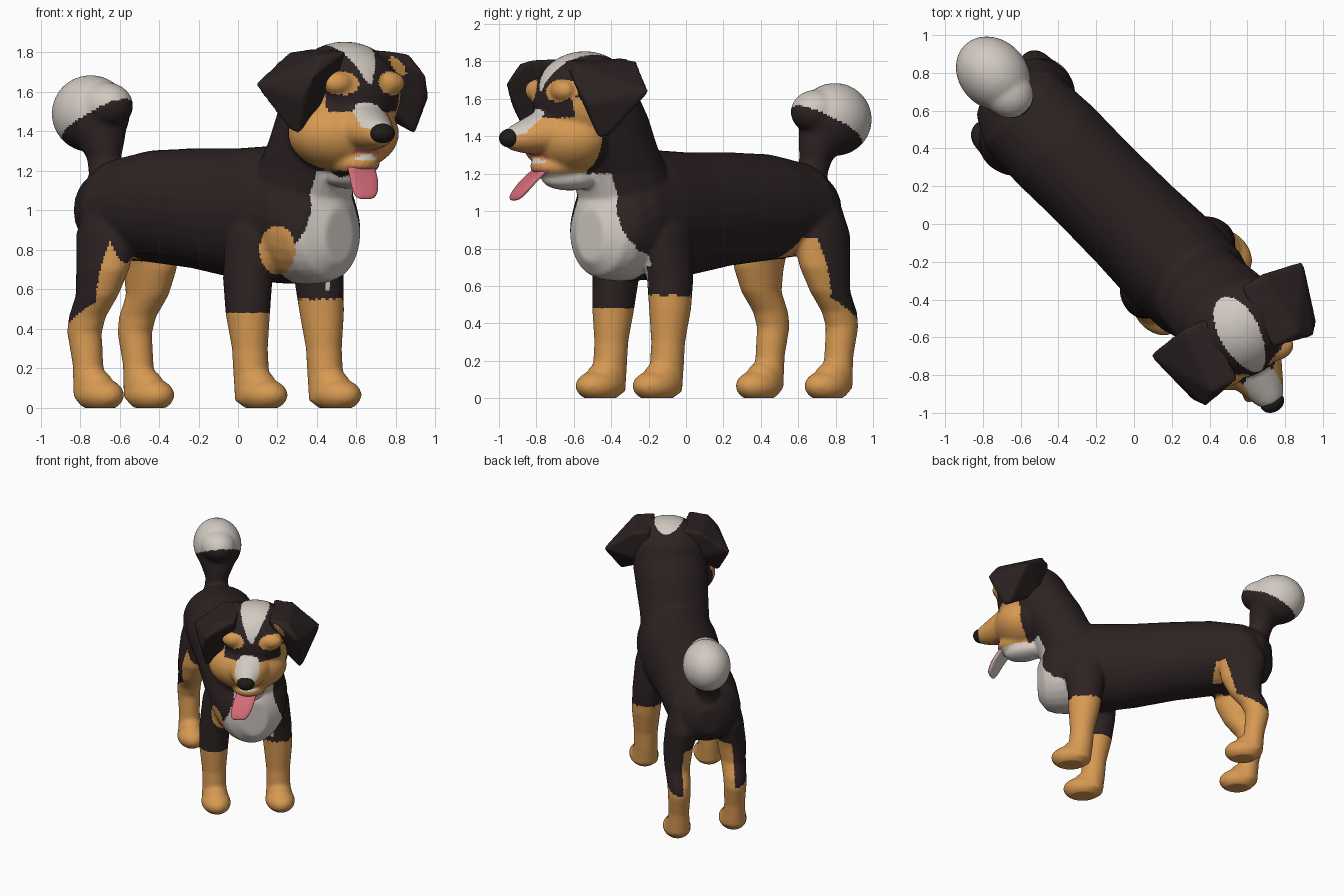
import bpy, bmesh, math
from mathutils import Vector, Matrix

if "Cube" in bpy.data.objects:
    bpy.data.objects.remove(bpy.data.objects["Cube"])

def material(name, r, g, b):
    m = bpy.data.materials.new(name)
    m.diffuse_color = (r, g, b, 1)
    m.use_nodes = True
    m.node_tree.nodes["Principled BSDF"].inputs["Base Color"].default_value = m.diffuse_color
    return m

MATS = [material("black_coat", .026, .016, .016), material("tan_coat", .68, .32, .085),
        material("white_fur", .64, .59, .54), material("tongue_pink", .66, .15, .19),
        material("nose_black", .014, .011, .011)]
BLACK, TAN, WHITE, PINK, NOSE = range(5)

# Body frame (forward, left, up) runs diagonally; the head is turned a little further
BODY = Matrix.Rotation(math.radians(-45), 4, 'Z')
HEAD = Matrix.Translation((.55, -.56, 0)) @ Matrix.Rotation(math.radians(-62), 4, 'Z')
BODY_INV, HEAD_INV = BODY.inverted(), HEAD.inverted()

def ellipsoid(bm, frame, c, r):
    bmesh.ops.create_uvsphere(bm, u_segments=32, v_segments=20, radius=1,
                              matrix=frame @ Matrix.Translation(c) @ Matrix.Diagonal((*r, 1)))

def loft(bm, frame, axis, rows, n=28):
    """Closed tube; each row is x, y, z and two radii, rings across the axis."""
    rings = []
    for x, y, z, a, b in rows:
        ring = []
        for i in range(n):
            t = 2 * math.pi * i / n
            ca, sb = a * math.cos(t), b * math.sin(t)
            p = (x, y + ca, z + sb) if axis == 'x' else (x + ca, y + sb, z)
            ring.append(bm.verts.new(frame @ Vector(p)))
        rings.append(ring)
    for r0, r1 in zip(rings, rings[1:]):
        for i in range(n):
            j = (i + 1) % n
            bm.faces.new((r0[i], r0[j], r1[j], r1[i]))
    bm.faces.new(rings[0])
    bm.faces.new(rings[-1])

def finish(name, bm, mods, rule):
    """Make the object, apply its modifiers and colour its faces by a rule."""
    bmesh.ops.recalc_face_normals(bm, faces=bm.faces)
    me = bpy.data.meshes.new(name)
    bm.to_mesh(me)
    bm.free()
    ob = bpy.data.objects.new(name, me)
    bpy.context.collection.objects.link(ob)
    for kind, props in mods:
        mod = ob.modifiers.new(kind.lower(), kind)
        for k, v in props.items():
            setattr(mod, k, v)
    if mods:
        deps = bpy.context.evaluated_depsgraph_get()
        me = bpy.data.meshes.new_from_object(ob.evaluated_get(deps))
        ob.modifiers.clear()
        ob.data = me
    me.materials.clear()
    for m in MATS:
        me.materials.append(m)
    for v in me.vertices:
        v.co.z = max(v.co.z, 0)
    for p in me.polygons:
        p.use_smooth = True
        p.material_index = rule(p.center, p.normal)
    return ob

def sculpt(size, passes):
    return [('REMESH', dict(mode='VOXEL', voxel_size=size)), ('SMOOTH', dict(factor=.5, iterations=passes))]

FRONT_SHIFT = {1: 0, -1: -.05}
HIND_SHIFT = {1: -.04, -1: .04}

# Torso
bm = bmesh.new()
loft(bm, BODY, 'x', [(-1.05, 0, 1.0, .08, .1), (-1.0, 0, 1.0, .18, .18), (-.85, 0, 1.01, .27, .25),
                     (-.6, 0, 1.02, .285, .285), (-.3, 0, 1.01, .28, .305), (0, 0, .985, .285, .33),
                     (.3, 0, .98, .30, .35), (.5, 0, .97, .29, .345), (.6, 0, .93, .26, .30),
                     (.67, 0, .89, .21, .24), (.73, 0, .87, .1, .14)])
# Neck
loft(bm, BODY, 'z', [(.42, 0, 1.0, .26, .26), (.5, 0, 1.2, .265, .26), (.6, 0, 1.35, .27, .27),
                     (.68, 0, 1.5, .28, .28), (.74, 0, 1.66, .24, .26)])
# Legs and paws
for s in (1, -1):
    d = FRONT_SHIFT[s]
    loft(bm, BODY, 'z', [(u + d, v * s, z, a, b) for u, v, z, a, b in (
        (.36, .15, 1.1, .1, .1), (.36, .2, .88, .165, .12), (.35, .23, .65, .135, .115),
        (.36, .24, .48, .118, .108), (.375, .24, .3, .092, .09), (.385, .24, .17, .092, .09),
        (.41, .24, .03, .1, .1))])
    ellipsoid(bm, BODY, (.46 + d, .24 * s, .065), (.15, .11, .085))
    ellipsoid(bm, BODY, (.42 + d, .24 * s, .11), (.11, .095, .09))
    d = HIND_SHIFT[s]
    loft(bm, BODY, 'z', [(u + d, v * s, z, a, b) for u, v, z, a, b in (
        (-.80, .13, 1.1, .12, .12), (-.80, .18, .88, .185, .12), (-.80, .21, .7, .155, .11),
        (-.83, .22, .57, .12, .095), (-.90, .22, .46, .1, .088), (-.92, .22, .38, .09, .085),
        (-.895, .22, .22, .078, .078), (-.875, .22, .05, .085, .09))])
    ellipsoid(bm, BODY, (-.81 + d, .22 * s, .065), (.14, .105, .085))
    ellipsoid(bm, BODY, (-.85 + d, .22 * s, .11), (.105, .09, .09))
# Tail with its bushy end
loft(bm, BODY, 'z', [(-.90, 0, 1.1, .12, .12), (-.94, 0, 1.2, .095, .09), (-.97, .01, 1.27, .09, .085),
                     (-1.01, .02, 1.35, .13, .12), (-1.06, .03, 1.44, .17, .165)])
ellipsoid(bm, BODY, (-1.09, .035, 1.49), (.215, .18, .195))
ellipsoid(bm, BODY, (-.97, .02, 1.53), (.15, .13, .12))
# Skull, cheeks, lower jaw, throat, brows
ellipsoid(bm, HEAD, (-.02, 0, 1.59), (.275, .29, .265))
ellipsoid(bm, HEAD, (.06, -.05, 1.39), (.23, .295, .195))
ellipsoid(bm, HEAD, (.13, -.03, 1.24), (.15, .13, .075))
ellipsoid(bm, HEAD, (.06, -.02, 1.17), (.16, .1, .06))
for s in (1, -1):
    ellipsoid(bm, HEAD, (.19, .145 * s, 1.645), (.06, .085, .06))
# Muzzle
loft(bm, HEAD, 'x', [(.1, -.02, 1.41, .19, .15), (.24, -.02, 1.42, .155, .12), (.34, -.02, 1.40, .11, .09),
                     (.41, -.02, 1.39, .075, .065), (.45, -.02, 1.39, .035, .035)])

def head_colour(p, q, z, n):
    stripe = .105 * math.sqrt(max(0, 1 - (p / .19) ** 2)) if p < 0 else .015 + .1 * (z - 1.65) / .2
    if z > 1.64 and abs(q) < stripe:
        return WHITE
    if p > .1 and ((abs(q) - .145) / .09) ** 2 + ((z - 1.645) / .06) ** 2 < 1:
        return TAN
    if p > .2 and z < 1.57 and n.z > .3 and abs(q + .02) < min(.09, .04 + .6 * (p - .2)):
        return WHITE
    if p > .2 and z < 1.31 and n.z < -.4 and abs(q + .02) < .08:
        return PINK
    if p > 0 and z < 1.5 or p > .08 and abs(q) > .21 and z < 1.6:
        return TAN
    return BLACK

def coat(c, n):
    u, v, z = BODY_INV @ c
    p, q, _ = HEAD_INV @ c
    side = 1 if v > 0 else -1
    if u < -.8 and z > 1.29:                        # tail tip
        return WHITE if z > 1.42 + .55 * (u + 1.09) else BLACK
    if z > 1.2 and u > .45:
        return head_colour(p, q, z, n)
    if u > .4 and c.y < -.3 and ((c.x - .2) / .09) ** 2 + ((z - .8) / .125) ** 2 < 1:
        return TAN                                  # shoulder spot
    if u > .46 and z > .6 and abs(v) < .15 + .08 * min(1, max(0, (1.02 - z) / .2)):
        if z > .7 or abs(v) < .19:
            return WHITE                            # chest and throat
    if u > 0 and z < (.55 if side > 0 else .48):    # front socks
        return TAN
    if u < -.56 and z < .86 - 2.5 * max(0, u + .65) and abs(v) > .08:   # hind socks
        w = u - HIND_SHIFT[side]
        if z < .43 + .6 * (w + .95) + max(0, 3 * (w + .77)):
            return TAN
        if z < .74 and (BODY_INV.to_3x3() @ n).y * side < -.2:
            return TAN
    return BLACK

finish("dog_body", bm, sculpt(.0125, 8), coat)

# Ears: soft wedges that slope off the skull, with a low front tip
EAR = [(.19, .12, 1.81), (-.17, .12, 1.82), (.19, .27, 1.79), (-.18, .26, 1.80), (.24, .34, 1.68),
       (-.14, .475, 1.64), (-.10, .46, 1.60), (.18, .385, 1.57), (.10, .35, 1.385), (.05, .37, 1.40),
       (.08, .27, 1.46), (-.16, .15, 1.55), (.08, .15, 1.58)]

def ear_colour(c, n):                               # tan spot on the left ear
    a, b = (c.x - .81) + .6 * (c.z - 1.73), c.z - 1.73
    return TAN if c.x > .7 and n.y < -.1 and (a / .03) ** 2 + (b / .05) ** 2 < 1 else BLACK

for s, name in ((1, "left_ear"), (-1, "right_ear")):
    bm = bmesh.new()
    shift = .04 if s < 0 else -.02
    for p, q, z in EAR:
        bm.verts.new(HEAD @ Vector((p + shift, q * s, z)))
    hull = bmesh.ops.convex_hull(bm, input=bm.verts)
    bmesh.ops.delete(bm, geom=[g for g in hull['geom_interior'] if isinstance(g, bmesh.types.BMVert)],
                     context='VERTS')
    finish(name, bm, sculpt(.012, 10), ear_colour)

# Tongue, pale underneath
FWD = HEAD.to_3x3() @ Vector((.75, 0, .66))
TONGUE = [(.14, -.02, 1.28, .075), (.24, -.04, 1.21, .08), (.31, -.06, 1.14, .085), (.37, -.085, 1.055, .065)]
bm = bmesh.new()
grid = [[bm.verts.new(HEAD @ Vector((p, q + w * k, z))) for k in (-1, 0, 1)] for p, q, z, w in TONGUE]
for r0, r1 in zip(grid, grid[1:]):
    for i in range(2):
        bm.faces.new((r0[i], r0[i + 1], r1[i + 1], r1[i]))
finish("tongue", bm, [('SOLIDIFY', dict(thickness=.035, offset=0)), ('SUBSURF', dict(levels=3))],
       lambda c, n: WHITE if n.dot(FWD) < -.5 and c.z < 1.22 else PINK)

# Nose
bm = bmesh.new()
ellipsoid(bm, HEAD, (.425, -.02, 1.39), (.052, .066, .05))
finish("nose", bm, [], lambda c, n: NOSE)
